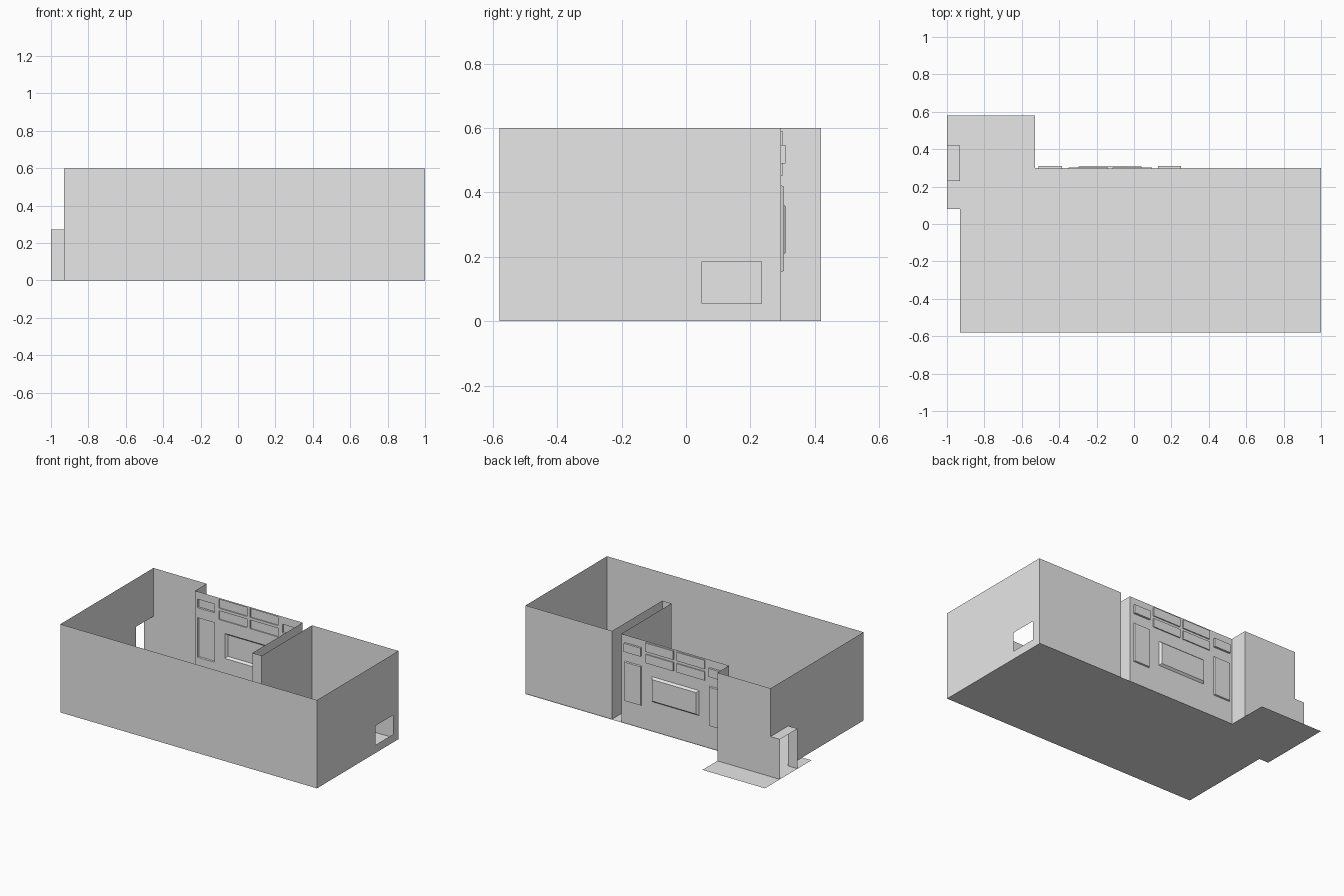
import bpy, bmesh
from mathutils import Vector

cube = bpy.data.objects.get("Cube")
if cube:
    bpy.data.objects.remove(cube, do_unlink=True)

H = 0.6                      # wall height
LEFT, RIGHT = -0.93, 1.0     # room extents
FRONT, BACK, REAR = -0.58, 0.295, 0.42
NOOK = -0.53                 # x where the rear nook ends
PART_A, PART_B, PART_END = 0.28, 0.35, -0.245

grey = bpy.data.materials.new("plain grey")
grey.use_nodes = True
colour = (0.8, 0.8, 0.8, 1)
grey.diffuse_color = colour
grey.node_tree.nodes["Principled BSDF"].inputs["Base Color"].default_value = colour


def finish(name, bm):
    bmesh.ops.remove_doubles(bm, verts=bm.verts, dist=0.0001)
    mesh = bpy.data.meshes.new(name)
    bm.to_mesh(mesh)
    bm.free()
    mesh.materials.append(grey)
    obj = bpy.data.objects.new(name, mesh)
    bpy.context.collection.objects.link(obj)
    return obj


def face(bm, points):
    return bm.faces.new([bm.verts.new(p) for p in points])


def sheet(name, points):
    bm = bmesh.new()
    face(bm, points)
    return finish(name, bm)


def wall(name, start, end, holes=(), height=H):
    """Thin upright wall; each hole is (from, to, bottom, top) along the wall."""
    a, b = Vector(start), Vector(end)
    length = (b - a).length
    us = sorted({0, length} | {u for h in holes for u in h[:2]})
    zs = sorted({0, height} | {z for h in holes for z in h[2:]})
    bm = bmesh.new()
    for u0, u1 in zip(us, us[1:]):
        for z0, z1 in zip(zs, zs[1:]):
            u, z = (u0 + u1) / 2, (z0 + z1) / 2
            if any(h[0] < u < h[1] and h[2] < z < h[3] for h in holes):
                continue
            p, q = a.lerp(b, u0 / length), a.lerp(b, u1 / length)
            face(bm, [(*p, z0), (*q, z0), (*q, z1), (*p, z1)])
    return finish(name, bm)


def niche(name, x0, x1, z0, z1, depth, bevel=0.0):
    """Shallow pocket pushed backwards out of the feature wall."""
    y = BACK + depth
    rim = [(x0, BACK, z0), (x1, BACK, z0), (x1, BACK, z1), (x0, BACK, z1)]
    bed = [(x0 + bevel, y, z0 + bevel), (x1 - bevel, y, z0 + bevel),
           (x1 - bevel, y, z1 - bevel), (x0 + bevel, y, z1 - bevel)]
    bm = bmesh.new()
    face(bm, bed)
    for i in range(4):
        j = (i + 1) % 4
        face(bm, [rim[i], rim[j], bed[j], bed[i]])
    return finish(name, bm)


# Floor slab with the rear and side apron
outline = [(LEFT, FRONT), (RIGHT, FRONT), (RIGHT, 0.3), (NOOK, 0.3),
           (NOOK, 0.58), (-1, 0.58), (-1, 0.08), (LEFT, 0.08)]
sheet("floor", [(x, y, 0) for x, y in outline])

# Outer walls
wall("front_wall", (LEFT, FRONT), (RIGHT, FRONT))
wall("right_wall", (RIGHT, FRONT), (RIGHT, BACK),
     [(0.05 - FRONT, 0.235 - FRONT, 0.055, 0.185)])
wall("left_wall", (LEFT, FRONT), (LEFT, REAR),
     [(0.23 - FRONT, REAR - FRONT, 0, 0.272)])
wall("nook_back_wall", (LEFT, REAR), (NOOK, REAR))
wall("nook_side_wall", (NOOK, REAR), (NOOK, BACK))
wall("back_wall", (PART_B, BACK), (RIGHT, BACK))

# Hollow partition
wall("partition_left", (PART_A, BACK), (PART_A, PART_END))
wall("partition_end", (PART_A, PART_END), (PART_B, PART_END))
wall("partition_right", (PART_B, PART_END), (PART_B, BACK))

# Doorway porch on the side
for label, y in (("front", 0.23), ("rear", REAR)):
    wall("doorway_" + label + "_side", (-1, y), (LEFT, y), height=0.272)
sheet("doorway_top", [(-1, 0.23, 0.272), (LEFT, 0.23, 0.272),
                      (LEFT, REAR, 0.272), (-1, REAR, 0.272)])

# Feature wall with recessed shelves, tall panels and a screen pocket
niches = {"screen_recess": (-0.305, 0.05, 0.2, 0.37, 0.014, 0.012)}
for side, x0, x1 in (("outer", -0.51, -0.385), ("inner", 0.127, 0.252)):
    niches[side + "_small_shelf"] = (x0, x1, 0.49, 0.548, 0.014, 0)
    niches[side + "_tall_panel"] = (x0, x1, 0.153, 0.422, 0.009, 0.003)
for side, x0, x1 in (("outer", -0.35, -0.14), ("inner", -0.115, 0.095)):
    niches[side + "_upper_shelf"] = (x0, x1, 0.53, 0.59, 0.007, 0)
    niches[side + "_lower_shelf"] = (x0, x1, 0.453, 0.512, 0.007, 0)
wall("feature_wall", (NOOK, BACK), (PART_A, BACK),
     [(n[0] - NOOK, n[1] - NOOK, n[2], n[3]) for n in niches.values()])
for name, dims in niches.items():
    niche(name, *dims)
